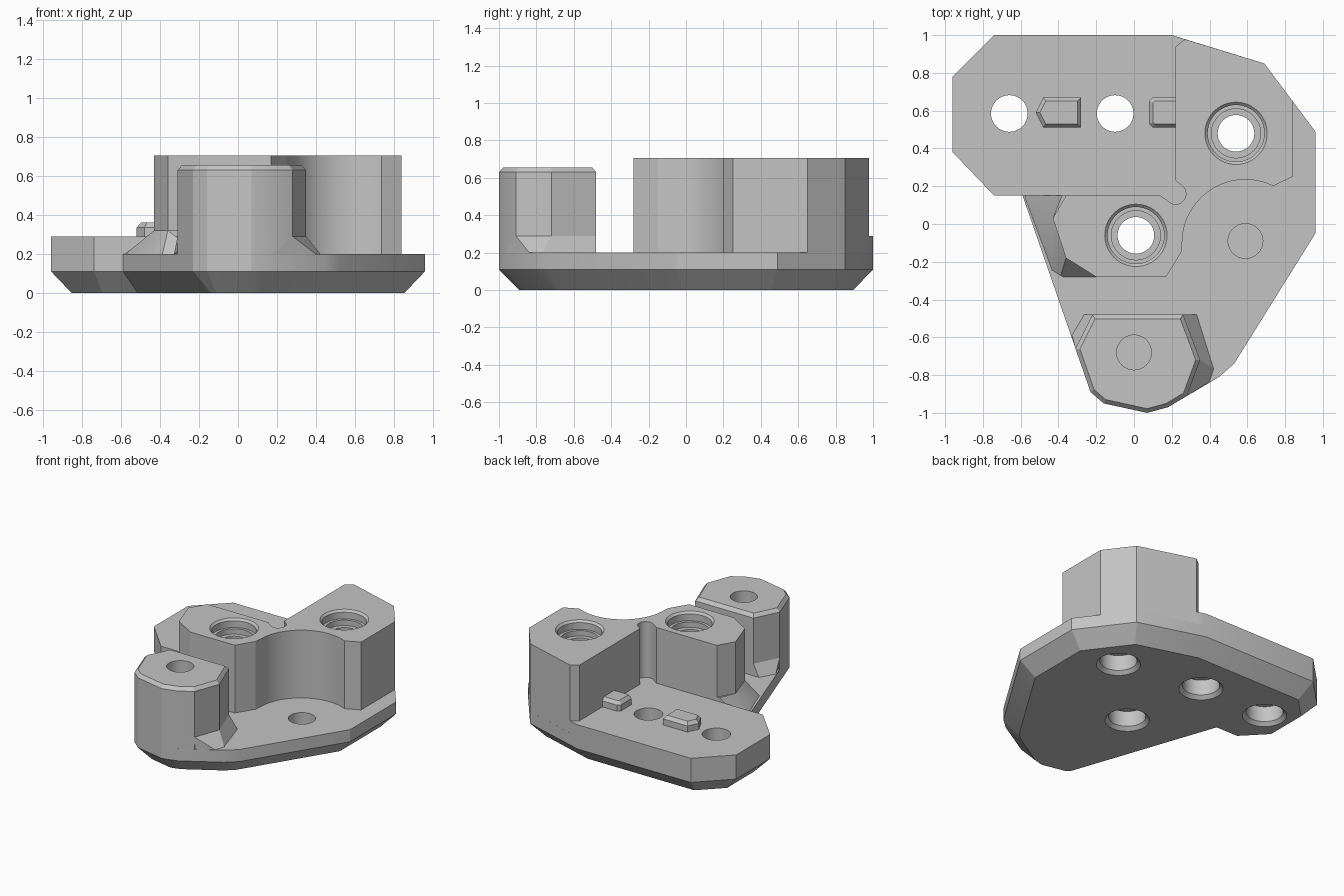
import bpy, bmesh, math
from mathutils import Vector

if "Cube" in bpy.data.objects:
    bpy.data.objects.remove(bpy.data.objects["Cube"])

grey = bpy.data.materials.new("grey plastic")
grey.use_nodes = True
grey.diffuse_color = (0.55, 0.55, 0.55, 1)
grey.node_tree.nodes["Principled BSDF"].inputs["Base Color"].default_value = (0.55, 0.55, 0.55, 1)


def loft(name, sections):
    """Closed solid through (z, outline) sections of equal point count, z rising."""
    first = sections[0][1]
    area = sum(p[0] * q[1] - q[0] * p[1] for p, q in zip(first, first[1:] + first[:1]))
    step = 1 if area > 0 else -1  # counter-clockwise rings give outward faces
    bm = bmesh.new()
    rings = [[bm.verts.new((x, y, z)) for x, y in pts[::step]] for z, pts in sections]
    for a, b in zip(rings, rings[1:]):
        for i in range(len(a)):
            j = (i + 1) % len(a)
            bm.faces.new((a[i], a[j], b[j], b[i]))
    bm.faces.new(rings[0][::-1])
    bm.faces.new(rings[-1])
    bm.normal_update()
    mesh = bpy.data.meshes.new(name)
    bm.to_mesh(mesh)
    bm.free()
    mesh.materials.append(grey)
    ob = bpy.data.objects.new(name, mesh)
    bpy.context.collection.objects.link(ob)
    return ob


def arc(cx, cy, r, start, end, n):
    angles = [math.radians(start + (end - start) * i / n) for i in range(n + 1)]
    return [(cx + r * math.cos(a), cy + r * math.sin(a)) for a in angles]


def bore(cx, cy, profile):
    """Stepped round cutter from (z, radius) pairs."""
    return loft("bore_cutter", [(z, arc(cx, cy, r, 0, 352.5, 47)) for z, r in profile])


def inset(pts, d):
    """Move every edge of a clockwise outline inward by d."""
    out = []
    for i, p in enumerate(pts):
        p, a, b = Vector(p), Vector(pts[i - 1]), Vector(pts[(i + 1) % len(pts)])
        e, f = (p - a).normalized(), (b - p).normalized()
        m, n = Vector((e.y, -e.x)), Vector((f.y, -f.x))
        out.append(tuple(p + (m + n) * d / (1 + m.dot(n))))
    return out


def combine(target, other, operation):
    mod = target.modifiers.new(operation, 'BOOLEAN')
    mod.operation, mod.object, mod.solver = operation, other, 'EXACT'
    bpy.context.view_layer.objects.active = target
    bpy.ops.object.modifier_apply(modifier=mod.name)
    bpy.data.objects.remove(other)


# Base with chamfered underside
outline = [(-.96, .78), (-.74, 1), (.2, 1), (.69, .85), (.96, .49), (.96, -.05),
           (.53, -.74), (.45, -.81), (.18, -.97), (.07, -1), (-.16, -.95),
           (-.23, -.89), (-.59, .15), (-.74, .15), (-.96, .38)]
body = loft("mounting_bracket", [(0, inset(outline, .105)), (.11, outline), (.2, outline)])

# Raised plate at the back right
plate = [(-.96, .78), (-.74, 1), (.2, 1), (.28, .975), (.28, .1), (.14, .1),
         (.14, .15), (-.74, .15), (-.96, .38)]
combine(body, loft("raised_plate", [(.15, plate), (.29, plate)]), 'UNION')

# Tall block with a scooped front and a round relief slot
block = [(.22, .94), (.27, .978), (.69, .85), (.84, .65), (.84, .25)]
block += arc(.59, -.1, .335, 64, 180, 24)
block += [(.25, -.15), (.17, -.28), (-.2, -.28), (-.36, -.18), (-.43, .03), (-.36, .15), (.14, .15)]
block += arc(.22, .16, .055, 225, 405, 12) + [(.22, .23)]
combine(body, loft("tall_block", [(.15, block), (.705, block)]), 'UNION')

# Sloped skirt at the block's end
foot = [(-.2, .15), (-.59, .15), (-.44, -.25), (-.39, -.28), (-.2, -.28)]
head = [(-.2, .15), (-.38, .15), (-.43, .03), (-.36, -.18), (-.2, -.28)]
combine(body, loft("block_skirt", [(.19, foot), (.32, head)]), 'UNION')

# Front post with bevelled top
post = [(-.22, -.48), (.26, -.48), (.35, -.72), (.28, -.91), (.18, -.97), (.07, -1),
        (-.16, -.95), (-.23, -.89), (-.31, -.66)]
combine(body, loft("front_post", [(.15, post), (.63, post), (.655, inset(post, .022))]), 'UNION')

# Sloped skirt around the post
foot = [(-.27, -.48), (.34, -.48), (.43, -.77), (.41, -.83), (.18, -.97), (-.23, -.89), (-.33, -.58)]
head = [(-.22, -.48), (.26, -.48), (.35, -.72), (.28, -.91), (.18, -.97), (-.23, -.89), (-.31, -.66)]
combine(body, loft("post_skirt", [(.19, foot), (.29, head)]), 'UNION')

# Locating pegs on the plate
pegs = [[(-.52, .59), (-.48, .67), (-.28, .67), (-.28, .51), (-.48, .51)],
        [(.08, .53), (.08, .65), (.1, .67), (.25, .67), (.25, .51), (.1, .51)]]
for peg in pegs:
    combine(body, loft("peg", [(.27, peg), (.335, peg), (.36, inset(peg, .02))]), 'UNION')

# Screw holes with counterbores underneath, and stepped seats in the tall block
under = [(-.01, .16), (.025, .125), (.14, .125), (.14, .097)]
seat = [(.6, .097), (.6, .13), (.64, .13), (.64, .15), (.69, .15), (.72, .18)]
for x, y, top in [(-.66, .585, [(.4, .097)]), (-.1, .585, [(.4, .097)]),
                  (.01, -.06, seat), (.54, .48, seat)]:
    combine(body, bore(x, y, under + top), 'DIFFERENCE')

# Blind pockets
for x, y, z in [(0, -.68, .655), (.59, -.09, .2)]:
    combine(body, bore(x, y, [(z - .12, .092), (z + .05, .092)]), 'DIFFERENCE')

bpy.ops.object.select_all(action='DESELECT')
body.select_set(True)
bpy.context.view_layer.objects.active = body
bpy.ops.object.shade_smooth_by_angle(angle=math.radians(20))
